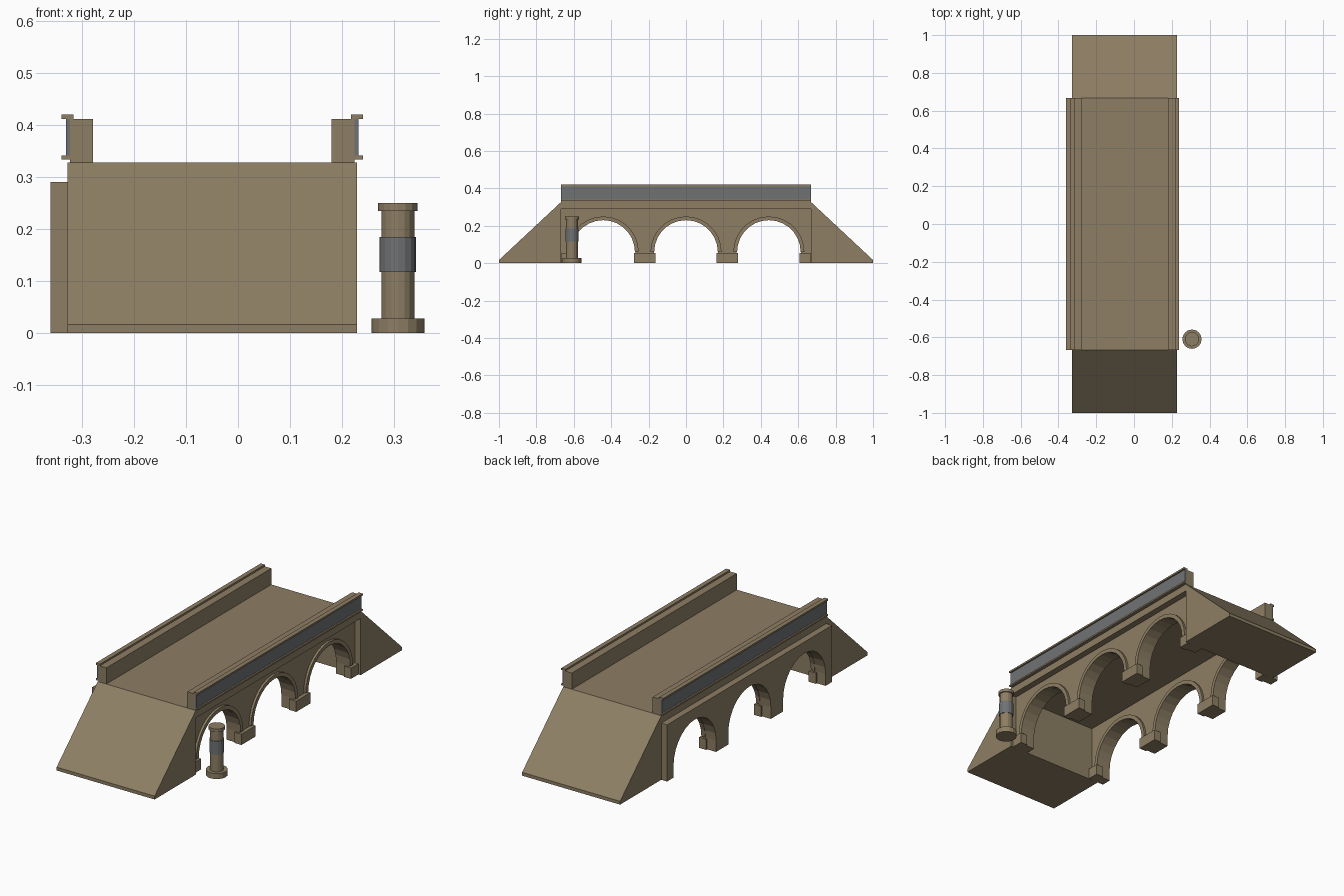
import bpy, bmesh, math

if "Cube" in bpy.data.objects:
    bpy.data.objects.remove(bpy.data.objects["Cube"])


def material(name, rgb):
    m = bpy.data.materials.new(name)
    m.diffuse_color = (*rgb, 1)
    m.use_nodes = True
    m.node_tree.nodes["Principled BSDF"].inputs["Base Color"].default_value = m.diffuse_color
    return m


STONE = material("brown stone", (0.27, 0.21, 0.128))
METAL = material("grey metal", (0.16, 0.167, 0.175))


def finish(name, bm, mat):
    bmesh.ops.recalc_face_normals(bm, faces=bm.faces)
    me = bpy.data.meshes.new(name)
    bm.to_mesh(me)
    bm.free()
    me.materials.append(mat)
    ob = bpy.data.objects.new(name, me)
    bpy.context.collection.objects.link(ob)
    return ob


def prism(name, profile, x0, x1, mat=STONE):
    """Extrude a (y, z) outline along x."""
    bm = bmesh.new()
    face = bm.faces.new([bm.verts.new((x0, y, z)) for y, z in profile])
    ext = bmesh.ops.extrude_face_region(bm, geom=[face])
    for v in ext["geom"]:
        if isinstance(v, bmesh.types.BMVert):
            v.co.x = x1
    return finish(name, bm, mat)


def box(name, x0, x1, y0, y1, z0, z1, mat=STONE):
    return prism(name, [(y0, z0), (y1, z0), (y1, z1), (y0, z1)], x0, x1, mat)


def cylinder(name, x, y, r, z0, z1, mat=STONE):
    bm = bmesh.new()
    bmesh.ops.create_cone(bm, cap_ends=True, segments=16, radius1=r, radius2=r, depth=z1 - z0)
    bmesh.ops.translate(bm, verts=bm.verts, vec=(x, y, (z0 + z1) / 2))
    return finish(name, bm, mat)


def arc(cy, r, steps=14):
    """Half circle from -y to +y above the spring line."""
    return [(cy - r * math.cos(math.pi * i / steps), SPRING + r * math.sin(math.pi * i / steps))
            for i in range(steps + 1)]


L, TOP, UNDER = 0.667, 0.328, 0.29          # half length, deck top, deck underside
X0, X1 = -0.327, 0.228                      # deck sides
SPRING, R_IN, R_OUT = 0.06, 0.172, 0.19     # arch sizes
ARCHES = (-0.443, 0.0, 0.443)

# Deck and end ramps
box("deck", X0, X1, -L, L, UNDER, TOP)
for s, end in ((-1, "front"), (1, "back")):
    prism(end + "_ramp", [(s * 1.0, 0), (s * 1.0, 0.017), (s * L, TOP), (s * L, 0)], X0, X1)

# Arched side walls, each with trim on its +x face
for side, xo in (("left", -0.29), ("right", 0.195)):
    outline = [(-L, 0)]
    for cy in ARCHES:
        outline += [(cy - R_IN, 0)] + arc(cy, R_IN) + [(cy + R_IN, 0)]
    outline += [(L, 0), (L, UNDER), (-L, UNDER)]
    prism(side + "_arch_wall", outline, xo - 0.07, xo)
    # Raised arch rings
    for i, cy in enumerate(ARCHES):
        prism(f"{side}_arch_ring_{i + 1}", arc(cy, R_OUT) + arc(cy, R_IN - 0.002)[::-1],
              xo - 0.01, xo + 0.012)
    # Pier foot blocks
    edges = [-L + 0.001] + [cy + d for cy in ARCHES for d in (-0.164, 0.164)] + [L - 0.001]
    for i in range(0, len(edges), 2):
        box(f"{side}_pier_foot_{i // 2 + 1}", xo - 0.02, xo + 0.02,
            edges[i], edges[i + 1], 0, 0.055)

# Parapets with metal panel and two rails, mirrored about the deck centre
MID = (X0 + X1) / 2
for side, s in (("left", -1), ("right", 1)):
    def span(a, b):
        return sorted((MID + s * a, MID + s * b))
    box(side + "_parapet", *span(0.229, 0.273), -L, L, TOP, 0.411)
    box(side + "_parapet_panel", *span(0.272, 0.281), -L, L, 0.341, 0.411, METAL)
    for part, z0, z1 in (("lower", 0.333, 0.341), ("upper", 0.411, 0.42)):
        box(f"{side}_{part}_rail", *span(0.266, 0.289), -L, L, z0, z1)

# Free-standing bollard with a metal band
for part, r, z0, z1, mat in (("base", 0.051, 0, 0.028, STONE),
                             ("shaft", 0.032, 0.028, 0.235, STONE),
                             ("band", 0.035, 0.117, 0.185, METAL),
                             ("cap", 0.038, 0.234, 0.25, STONE)):
    cylinder("bollard_" + part, 0.307, -0.61, r, z0, z1, mat)
